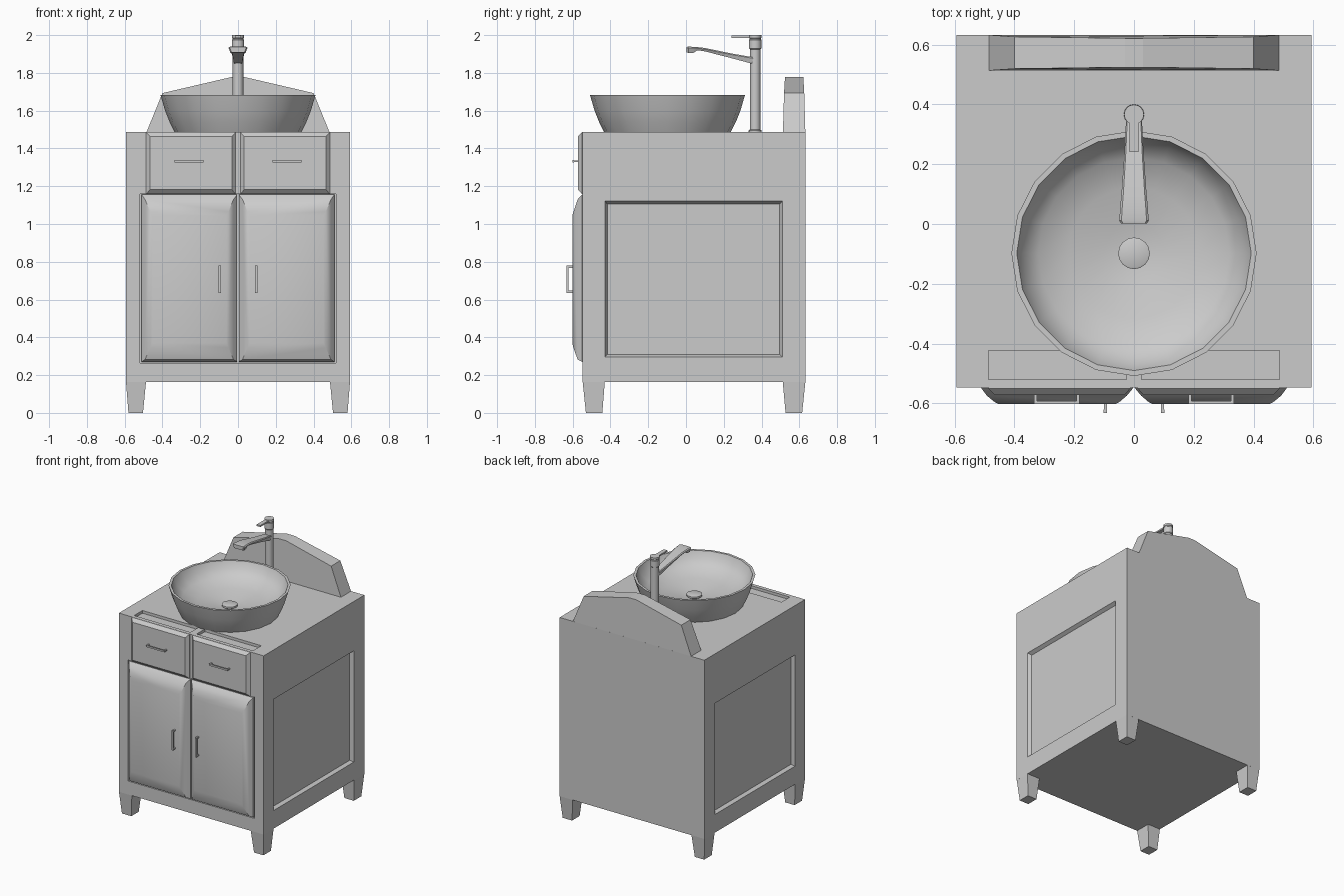
import bpy, bmesh, math

if "Cube" in bpy.data.objects:
    bpy.data.objects.remove(bpy.data.objects["Cube"])


def loft(name, rings, smooth=None):
    """Skin a list of equal-length point rings and cap both ends."""
    bm = bmesh.new()
    vs = [[bm.verts.new(p) for p in r] for r in rings]
    n = len(rings[0])
    for a, b in zip(vs, vs[1:]):
        for i in range(n):
            j = (i + 1) % n
            bm.faces.new((a[i], a[j], b[j], b[i]))
    bm.faces.new(vs[0])
    bm.faces.new(vs[-1])
    bmesh.ops.recalc_face_normals(bm, faces=bm.faces)
    me = bpy.data.meshes.new(name)
    bm.to_mesh(me)
    bm.free()
    ob = bpy.data.objects.new(name, me)
    bpy.context.collection.objects.link(ob)
    if smooth:
        bpy.ops.object.select_all(action='DESELECT')
        ob.select_set(True)
        bpy.context.view_layer.objects.active = ob
        bpy.ops.object.shade_smooth_by_angle(angle=math.radians(smooth))
    return ob


def rect(axis, d, a0, a1, b0, b1):
    """Rectangle at distance d on an axis; a and b are the other two axes in order."""
    pts = []
    for a, b in ((a0, b0), (a1, b0), (a1, b1), (a0, b1)):
        p = [a, b]
        p.insert('xyz'.index(axis), d)
        pts.append(p)
    return pts


def box(name, x0, x1, y0, y1, z0, z1):
    return loft(name, [rect('z', z0, x0, x1, y0, y1), rect('z', z1, x0, x1, y0, y1)])


def circle(r, z, n, cy):
    return [(r * math.sin(2 * math.pi * i / n), cy + r * math.cos(2 * math.pi * i / n), z)
            for i in range(n)]


def lathe(name, profile, n, cy, smooth=40):
    return loft(name, [circle(r, z, n, cy) for r, z in profile], smooth)


def carve(ob, cutters):
    bpy.context.view_layer.objects.active = ob
    for c in cutters:
        c.hide_render = True
        m = ob.modifiers.new("carve", 'BOOLEAN')
        m.operation, m.solver, m.object = 'DIFFERENCE', 'EXACT', c
        bpy.ops.object.modifier_apply(modifier=m.name)
        bpy.data.objects.remove(c)


# Cabinet body with side panels, door opening and counter trays recessed
body = box("cabinet_body", -.593, .593, -.547, .632, .163, 1.487)
cuts = [box("door_opening", -.52, .52, -.7, -.52, .263, 1.16)]
for s in (-1, 1):
    cuts.append(loft("panel_cut", [rect('x', s * .568, -.416, .496, .309, 1.106),
                                   rect('x', s * .593, -.43, .51, .297, 1.121),
                                   rect('x', s * .62, -.445, .524, .285, 1.136)]))
    x0, x1 = sorted((s * .025, s * .487))
    cuts.append(box("tray_cut", x0, x1, -.52, -.423, 1.467, 1.55))
carve(body, cuts)

# Tapered feet
for sx in (-1, 1):
    for tag, top, low in (("front", (-.547, -.43), (-.53, -.443)),
                          ("back", (.632, .512), (.615, .527))):
        loft(tag + "_foot", [rect('z', 0, sx * .58, sx * .503, *low),
                             rect('z', .165, sx * .593, sx * .487, *top)])

# Doors, drawers and their pulls, mirrored left and right
for s in (-1, 1):
    loft("door", [rect('y', -.521, s * .004, s * .51, .27, 1.156),
                  rect('y', -.55, s * .004, s * .51, .27, 1.156),
                  rect('y', -.574, s * .024, s * .492, .283, 1.13),
                  rect('y', -.596, s * .05, s * .465, .345, 1.065),
                  rect('y', -.602, s * .062, s * .453, .37, 1.045)], 32)
    loft("drawer", [rect('y', -.54, s * .012, s * .487, 1.158, 1.486),
                    rect('y', -.55, s * .012, s * .487, 1.158, 1.486),
                    rect('y', -.572, s * .033, s * .465, 1.182, 1.463)])
    # drawer pull
    xa, xb = sorted((s * .182, s * .335))
    box("drawer_pull_bar", xa, xb, -.601, -.592, 1.326, 1.338)
    for x in (xa, xb - .01):
        box("drawer_pull_post", x, x + .01, -.594, -.57, 1.327, 1.337)
    # door pull
    xc = s * .096
    box("door_pull_bar", xc - .006, xc + .006, -.632, -.621, .635, .78)
    for z in (.636, .768):
        box("door_pull_post", xc - .005, xc + .005, -.623, -.6, z, z + .011)

# Backsplash, thinning slightly towards its peak
outline = [(-.487, 1.48, 0), (-.4, 1.693, .006), (-.03, 1.779, .011), (.03, 1.779, .011),
           (.4, 1.693, .006), (.487, 1.48, 0)]
loft("backsplash", [[(x, .513 + t, z) for x, z, t in outline],
                    [(x, .632 - t, z) for x, z, t in outline]])

# Vessel basin and drain
lathe("basin", [(.335, 1.486), (.362, 1.54), (.386, 1.6), (.41, 1.682), (.392, 1.682),
                (.37, 1.63), (.32, 1.587), (.22, 1.555), (.1, 1.535), (.05, 1.525)],
      20, -.098)
lathe("drain", [(.04, 1.52), (.053, 1.53), (.053, 1.542), (.047, 1.545)], 16, -.098)

# Tap column, head and lever
lathe("tap_column", [(.034, 1.486), (.034, 1.495), (.028, 1.5), (.028, 1.925), (.033, 1.93),
                     (.033, 1.975), (.03, 1.978), (.03, 1.983), (.033, 1.986), (.033, 2.0)],
      16, .366)
box("tap_lever", -.015, .015, .24, .35, 1.986, 1.997)

# Spout: (y, half width, underside, top)
spout = [(.36, .026, 1.846, 1.882), (.24, .032, 1.878, 1.903), (.1, .042, 1.914, 1.932),
         (.06, .046, 1.92, 1.937), (.04, .047, 1.906, 1.938), (.012, .05, 1.906, 1.939),
         (.002, .043, 1.909, 1.937)]
loft("tap_spout", [[(-w * .8, y, b), (w * .8, y, b), (w, y, t - .006), (w * .85, y, t),
                    (-w * .85, y, t), (-w, y, t - .006)] for y, w, b, t in spout], 35)
